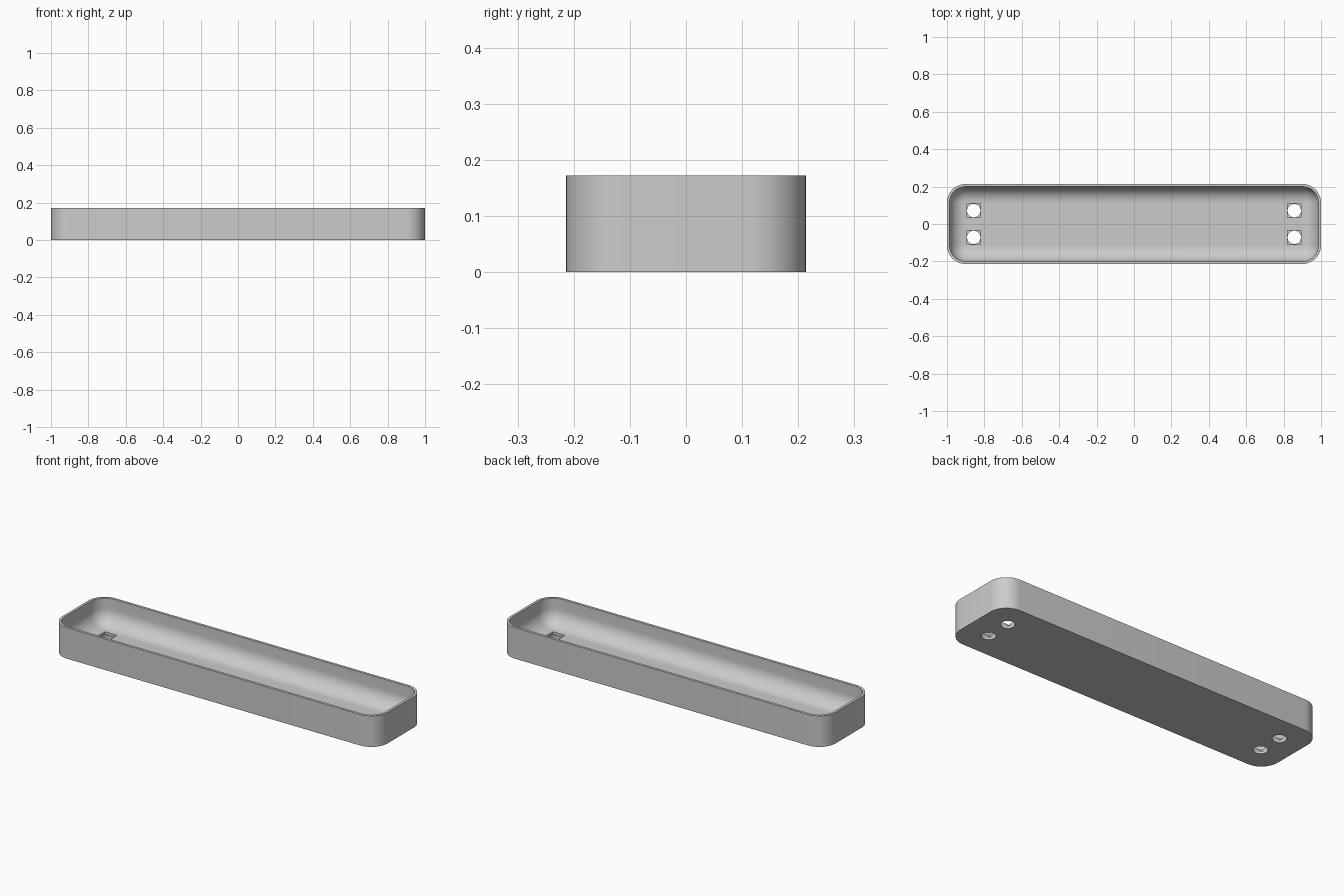
import bpy, bmesh, math
from mathutils import Matrix

cube = bpy.data.objects.get("Cube")
if cube:
    bpy.data.objects.remove(cube, do_unlink=True)

LENGTH, WIDTH, HEIGHT = 2.0, 0.428, 0.172
CORNER, WALL, FLOOR = 0.1, 0.0143, 0.0286
HOLE_X, HOLE_Y, HOLE_R = 0.857, 0.0714, 0.036
ARC_STEPS, FILLET_STEPS = 12, 12

grey = bpy.data.materials.new("light grey")
grey.use_nodes = True
colour = (0.6, 0.6, 0.6, 1)
grey.diffuse_color = colour
grey.node_tree.nodes["Principled BSDF"].inputs["Base Color"].default_value = colour


def make_object(name, bm):
    bmesh.ops.recalc_face_normals(bm, faces=bm.faces)
    mesh = bpy.data.meshes.new(name)
    bm.to_mesh(mesh)
    bm.free()
    mesh.materials.append(grey)
    obj = bpy.data.objects.new(name, mesh)
    bpy.context.collection.objects.link(obj)
    return obj


def rounded_ring(bm, inset, z):
    """Rounded rectangle, shrunk evenly from the outer outline."""
    radius = max(CORNER - inset, 0.001)
    cx = LENGTH / 2 - inset - radius
    cy = WIDTH / 2 - inset - radius
    ring = []
    for quarter, (sx, sy) in enumerate([(1, 1), (-1, 1), (-1, -1), (1, -1)]):
        for i in range(ARC_STEPS + 1):
            a = (quarter + i / ARC_STEPS) * math.pi / 2
            ring.append(bm.verts.new((sx * cx + radius * math.cos(a),
                                      sy * cy + radius * math.sin(a), z)))
    return ring


# Tray shell: outer wall, rim, inner wall and rounded transition to the floor
bm = bmesh.new()
fillet = CORNER - WALL
levels = [(0, 0), (0, HEIGHT), (WALL, HEIGHT)]
for i in range(FILLET_STEPS + 1):
    a = i / FILLET_STEPS * math.pi / 2
    levels.append((WALL + fillet * (1 - math.cos(a)),
                   FLOOR + fillet * (1 - math.sin(a))))
rings = [rounded_ring(bm, inset, z) for inset, z in levels]
for low, high in zip(rings, rings[1:]):
    for i in range(len(low)):
        j = (i + 1) % len(low)
        bm.faces.new((low[i], low[j], high[j], high[i]))
bm.faces.new(rings[0])
bm.faces.new(rings[-1])
tray = make_object("tray", bm)

# Cutters: round through holes, with a square pocket in the floor above each
holes, pockets = bmesh.new(), bmesh.new()
for sx in (-1, 1):
    for sy in (-1, 1):
        x, y = sx * HOLE_X, sy * HOLE_Y
        bmesh.ops.create_cone(holes, cap_ends=True, segments=32, radius1=HOLE_R,
                              radius2=HOLE_R, depth=0.2,
                              matrix=Matrix.Translation((x, y, 0)))
        side = 2 * HOLE_R + 0.002
        bmesh.ops.create_cube(pockets, size=1,
                              matrix=Matrix.Translation((x, y, FLOOR / 2 + 0.05))
                              @ Matrix.Diagonal((side, side, 0.1, 1)))

for name, cutter_mesh in (("pocket_cutter", pockets), ("hole_cutter", holes)):
    cutter = make_object(name, cutter_mesh)
    cutter.hide_render = True
    cut = tray.modifiers.new(name, "BOOLEAN")
    cut.operation = "DIFFERENCE"
    cut.solver = "EXACT"
    cut.object = cutter
    bpy.ops.object.select_all(action="DESELECT")
    tray.select_set(True)
    bpy.context.view_layer.objects.active = tray
    bpy.ops.object.modifier_apply(modifier=name)
    bpy.data.objects.remove(cutter, do_unlink=True)

bpy.ops.object.shade_smooth_by_angle(angle=math.radians(30))
